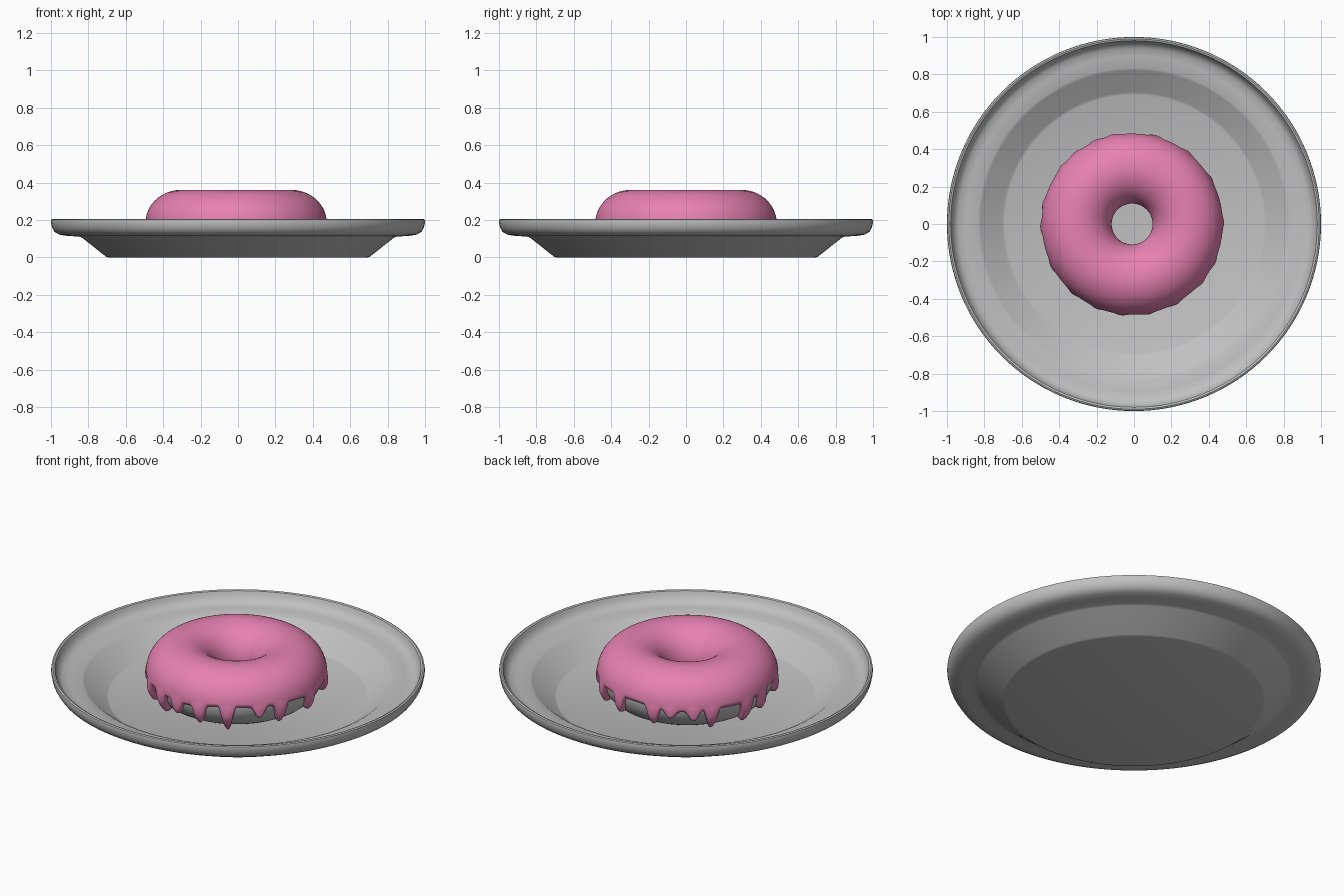
import bpy, bmesh, math
from math import sin, cos, pi, radians, sqrt

cube = bpy.data.objects.get("Cube")
if cube:
    bpy.data.objects.remove(cube, do_unlink=True)


def material(name, rgb):
    m = bpy.data.materials.new(name)
    m.use_nodes = True
    m.diffuse_color = (*rgb, 1)
    m.node_tree.nodes["Principled BSDF"].inputs["Base Color"].default_value = (*rgb, 1)
    return m


grey = material("pale grey", (0.53, 0.53, 0.53))
pink = material("pink icing", (0.9, 0.25, 0.5))


def finish(bm, name, mat, angle):
    bmesh.ops.recalc_face_normals(bm, faces=bm.faces)
    mesh = bpy.data.meshes.new(name)
    bm.to_mesh(mesh)
    bm.free()
    mesh.materials.append(mat)
    ob = bpy.data.objects.new(name, mesh)
    bpy.context.collection.objects.link(ob)
    bpy.ops.object.select_all(action='DESELECT')
    ob.select_set(True)
    bpy.context.view_layer.objects.active = ob
    bpy.ops.object.shade_smooth_by_angle(angle=radians(angle))
    return ob


def sweep(columns, closed_section):
    """Skin a ring of equally long columns of points."""
    bm = bmesh.new()
    rings = [[bm.verts.new(p) for p in col] for col in columns]
    rows = len(rings[0])
    for i, a in enumerate(rings):
        b = rings[(i + 1) % len(rings)]
        for j in range(rows if closed_section else rows - 1):
            k = (j + 1) % rows
            bm.faces.new((a[j], b[j], b[k], a[k]))
    return bm


def lathe(profile, steps, closed_section, centre=0.0):
    angles = [2 * pi * i / steps for i in range(steps)]
    return sweep([[(centre + r * cos(t), r * sin(t), z) for r, z in profile]
                  for t in angles], closed_section)


# Plate: one turned profile, underside to rim to well
plate_profile = [(0.001, 0), (0.69, 0), (0.705, 0.004), (0.835, 0.107), (0.85, 0.112),
                 (0.91, 0.115), (0.955, 0.122), (0.98, 0.136), (0.994, 0.16),
                 (1.0, 0.19), (0.998, 0.202), (0.99, 0.206), (0.98, 0.202),
                 (0.973, 0.185), (0.962, 0.163), (0.94, 0.148), (0.9, 0.141),
                 (0.835, 0.137), (0.82, 0.13), (0.705, 0.036), (0.69, 0.03), (0.001, 0.03)]
bm = lathe(plate_profile, 128, False)
bmesh.ops.remove_doubles(bm, verts=bm.verts, dist=0.003)
finish(bm, "plate", grey, 45)

# Dough ring
CX, RING, MID = -0.01, 0.297, 0.183
WIDE, TALL = 0.168, 0.158
section = [(RING + WIDE * cos(2 * pi * j / 40), MID + TALL * sin(2 * pi * j / 40))
           for j in range(40)]
finish(lathe(section, 96, True, CX), "dough_ring", grey, 60)

# Icing drips: direction in degrees, tip height
drips = [(-113, 0.05), (-97, 0.09), (-80, 0.065), (-61, 0.035), (-40, 0.115),
         (-25, 0.065), (1, 0.075), (30, 0.085), (52, 0.07), (75, 0.08), (102, 0.07),
         (114, 0.12), (129, 0.105), (141, 0.05), (167, 0.045), (182, 0.08),
         (208, 0.09), (229, 0.06)]
THICK = 0.02


def drip_amount(theta):
    """Edge angle below the equator and how far inside a drip this direction lies."""
    edge = 0.06 + 0.06 * sin(3 * theta + 1) + 0.03 * sin(7 * theta)
    best, inside = edge, 0
    for deg, tip in drips:
        off = (theta - radians(deg) + pi) % (2 * pi) - pi
        u = abs(off) / 0.105
        if u < 1:
            # Rounded tip blending outwards into the scalloped edge
            w = (1 - u * u) ** 2 if u > 0.5 else 1 - 1.75 * u * u
            w = max(0, w)
            low = math.asin(min(0.97, (MID - tip) / (TALL + THICK)))
            value = edge + (low - edge) * w
            if value > best:
                best, inside = value, w
    return best, inside


def icing_column(theta):
    edge, inside = drip_amount(theta)
    start = pi + 0.75
    # Even rows over the top, then rows that crowd towards the lower edge
    phis = [start + (0.15 - start) * j / 32 for j in range(32)]
    phis += [0.15 - (edge + 0.15) * sin(pi / 2 * j / 22) for j in range(23)]
    points = []
    for phi in phis:
        d = min(phi + edge, start - phi)
        swell = 1 - min(1, max(0, d) / 0.14)
        lift = THICK * sqrt(max(0, 1 - swell * swell))
        # Drips grow fatter below the equator
        lift *= 1 + 0.7 * inside * min(1, max(0, 0.1 - phi) / 0.4)
        lift -= 0.003 * swell
        r = RING + (WIDE + lift) * cos(phi)
        z = MID + (TALL + lift) * sin(phi)
        points.append((CX + r * cos(theta), r * sin(theta), z))
    return points


# Icing shell
STEPS = 480
bm = sweep([icing_column(2 * pi * i / STEPS) for i in range(STEPS)], False)
icing = finish(bm, "icing", pink, 80)

# An open shell may come out inverted: the top must face up
top = max(icing.data.polygons, key=lambda p: p.center.z)
if top.normal.z < 0:
    icing.data.flip_normals()
